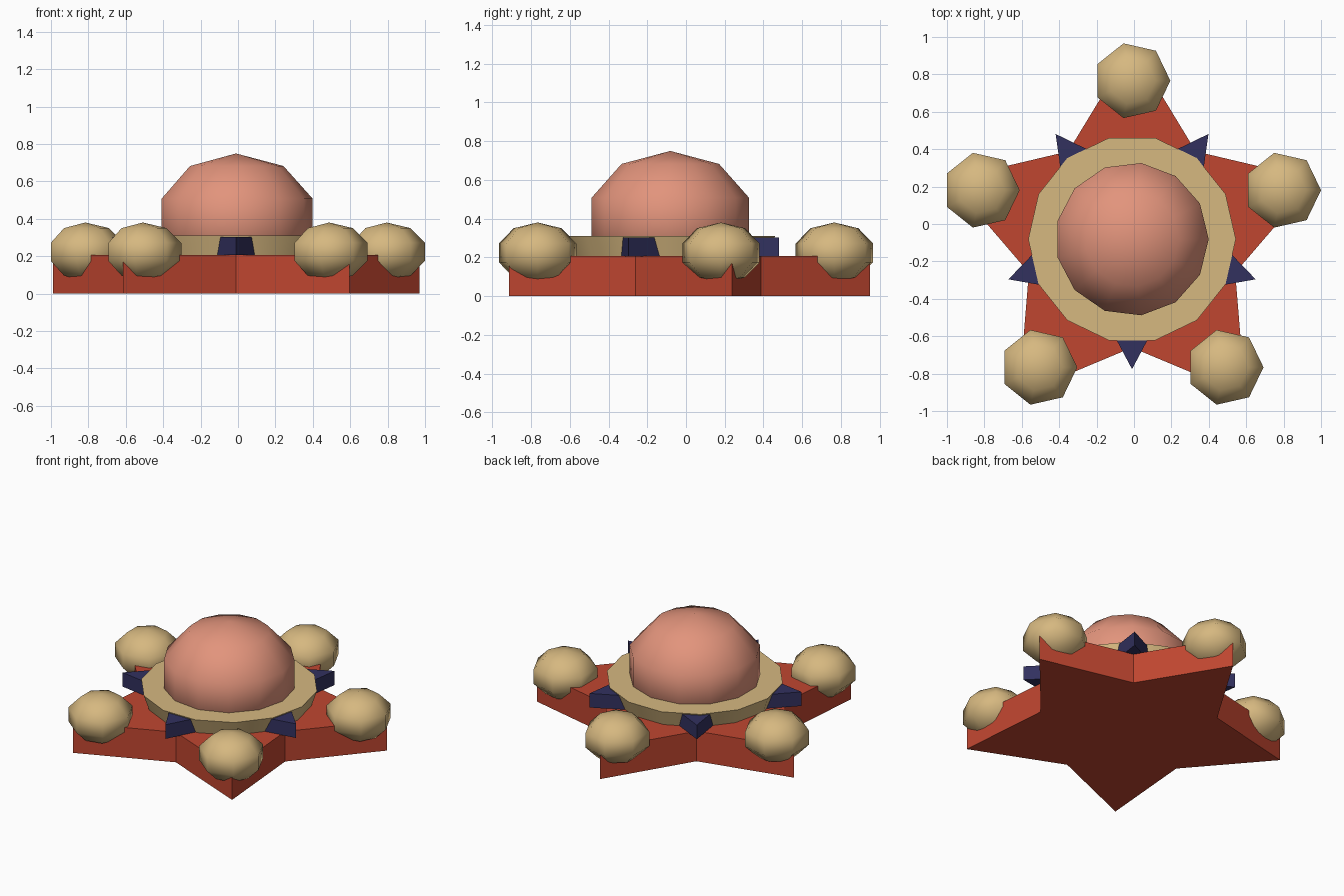
import bpy, bmesh
from math import sin, cos, pi, radians, tan

if "Cube" in bpy.data.objects:
    bpy.data.objects.remove(bpy.data.objects["Cube"])

CX, CY = -0.0105, -0.081      # shared axis of star, disc and dome


def material(name, rgb):
    m = bpy.data.materials.new(name)
    lin = [(c / 255 / 12.92) if c < 11 else ((c / 255 + 0.055) / 1.055) ** 2.4 for c in rgb]
    m.diffuse_color = (*lin, 1)
    m.use_nodes = True
    m.node_tree.nodes["Principled BSDF"].inputs["Base Color"].default_value = m.diffuse_color
    return m


RED = material("brick red", (192, 70, 48))
TAN = material("sand tan", (214, 184, 128))
PINK = material("salmon pink", (226, 148, 124))
NAVY = material("dark navy", (50, 49, 95))


def finish(name, bm, mat, smooth_angle=None):
    bmesh.ops.remove_doubles(bm, verts=bm.verts, dist=1e-5)
    bmesh.ops.recalc_face_normals(bm, faces=bm.faces)
    if smooth_angle is not None:
        for f in bm.faces:
            f.smooth = True
        for e in bm.edges:
            e.smooth = e.calc_face_angle(0) < radians(smooth_angle)
    me = bpy.data.meshes.new(name)
    bm.to_mesh(me)
    bm.free()
    me.materials.append(mat)
    ob = bpy.data.objects.new(name, me)
    bpy.context.collection.objects.link(ob)
    return ob


def prism(name, outline, z0, z1, mat):
    """Extrude a flat outline between two heights."""
    bm = bmesh.new()
    f = bm.faces.new([bm.verts.new((x, y, z0)) for x, y in outline])
    ext = bmesh.ops.extrude_face_region(bm, geom=[f])
    for v in ext["geom"]:
        if isinstance(v, bmesh.types.BMVert):
            v.co.z = z1
    return finish(name, bm, mat)


def lathe(name, profile, n, centre, mat, smooth_angle):
    """Revolve (radius, z) points, first corner towards +x."""
    bm = bmesh.new()
    rings = [[bm.verts.new((centre[0] + r * cos(2 * pi * k / n),
                            centre[1] + r * sin(2 * pi * k / n), z))
              for k in range(n)] for r, z in profile]
    for a, b in zip(rings, rings[1:]):
        for k in range(n):
            j = (k + 1) % n
            bm.faces.new((a[k], a[j], b[j], b[k]))
    for ring, (r, z) in ((rings[0], profile[0]), (rings[-1], profile[-1])):
        if r > 1e-4:
            bm.faces.new(ring)
    bmesh.ops.dissolve_degenerate(bm, dist=1e-5, edges=bm.edges)
    return finish(name, bm, mat, smooth_angle)


def ball_profile(r, h, zc, rings=5):
    return [(r * sin(pi * i / rings) if 0 < i < rings else 0.0,
             zc - h * cos(pi * i / rings)) for i in range(rings + 1)]


def polar(r, a, side=0.0):
    return (CX + r * cos(a) - side * sin(a), CY + r * sin(a) + side * cos(a))


# star base
star = [polar(1.03 if i % 2 == 0 else 0.58, pi / 2 + i * pi / 5) for i in range(10)]
prism("star_base", star, 0.0, 0.207, RED)

# disc on the star, narrower at the bottom
lathe("collar_disc", [(0.518, 0.2), (0.555, 0.31)], 14, (CX, CY), TAN, 30)

# central dome
lathe("dome", ball_profile(0.431, 0.35, 0.399), 13, (CX, CY), PINK, 180)

# a ball on each star tip and a spike in each notch
for i in range(5):
    a = pi / 2 + i * 2 * pi / 5
    lathe(f"tip_ball_{i + 1}", ball_profile(0.2155, 0.157, 0.223), 7,
          polar(0.847, a), TAN, 180)
    b = a + pi / 5
    half = 0.245 * tan(radians(28))
    prism(f"notch_spike_{i + 1}",
          [polar(0.695, b), polar(0.45, b, half), polar(0.45, b, -half)],
          0.205, 0.302, NAVY)
